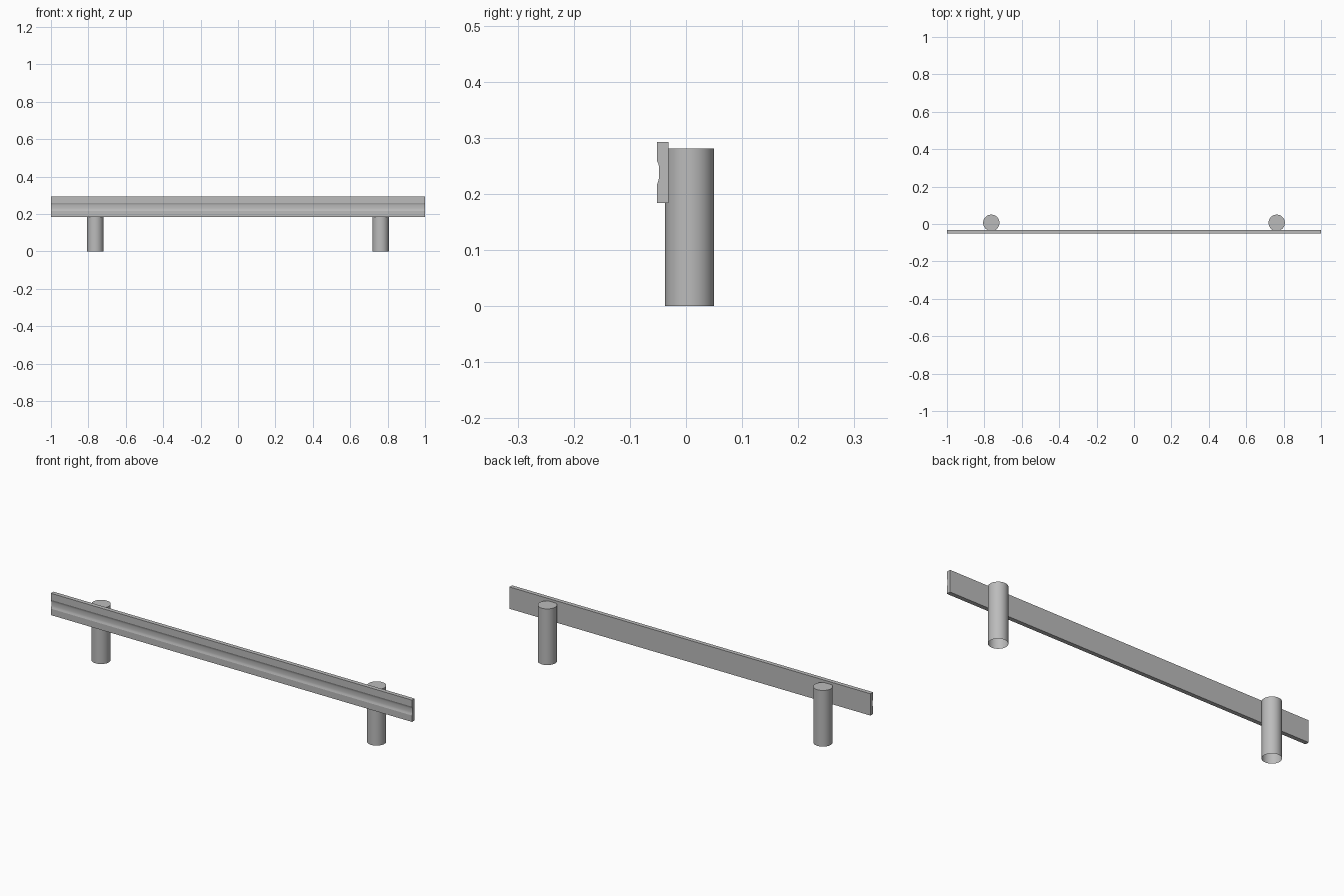
import bpy
import bmesh
import math

if "Cube" in bpy.data.objects:
    bpy.data.objects.remove(bpy.data.objects["Cube"], do_unlink=True)

# Single grey metal
steel = bpy.data.materials.new("grey_steel")
steel.use_nodes = True
GREY = (0.5, 0.5, 0.5, 1)
steel.diffuse_color = GREY
steel.node_tree.nodes["Principled BSDF"].inputs["Base Color"].default_value = GREY


def add_object(name, bm, smooth_angle):
    bmesh.ops.recalc_face_normals(bm, faces=bm.faces)
    mesh = bpy.data.meshes.new(name)
    bm.to_mesh(mesh)
    bm.free()
    mesh.materials.append(steel)
    obj = bpy.data.objects.new(name, mesh)
    bpy.context.collection.objects.link(obj)
    bpy.ops.object.select_all(action='DESELECT')
    obj.select_set(True)
    bpy.context.view_layer.objects.active = obj
    bpy.ops.object.shade_smooth_by_angle(angle=math.radians(smooth_angle))
    return obj


def add_rail():
    # Grooved plank section as (y, z), extruded along x
    profile = [(-0.031, 0.184), (-0.031, 0.293), (-0.052, 0.293),
               (-0.052, 0.260), (-0.049, 0.253), (-0.048, 0.248),
               (-0.048, 0.230), (-0.049, 0.224), (-0.052, 0.216),
               (-0.052, 0.184)]
    bm = bmesh.new()
    face = bm.faces.new([bm.verts.new((-1, y, z)) for y, z in profile])
    result = bmesh.ops.extrude_face_region(bm, geom=[face], use_keep_orig=True)
    moved = [v for v in result["geom"] if isinstance(v, bmesh.types.BMVert)]
    bmesh.ops.translate(bm, verts=moved, vec=(2, 0, 0))
    add_object("guard_rail", bm, 20)


def add_post(name, x, radius=0.0437, height=0.281):
    # Round tube with a closed top and an open bottom
    bm = bmesh.new()
    bmesh.ops.create_cone(bm, cap_ends=True, segments=48,
                          radius1=radius, radius2=radius, depth=height)
    bmesh.ops.translate(bm, verts=bm.verts, vec=(x, 0.0065, height / 2))
    bm.normal_update()
    bottom = [f for f in bm.faces if f.normal.z < -0.9]
    bmesh.ops.delete(bm, geom=bottom, context='FACES_ONLY')
    add_object(name, bm, 30)


add_rail()
for side, x in (("left", 0.763), ("right", -0.763)):
    add_post(side + "_post", x)
